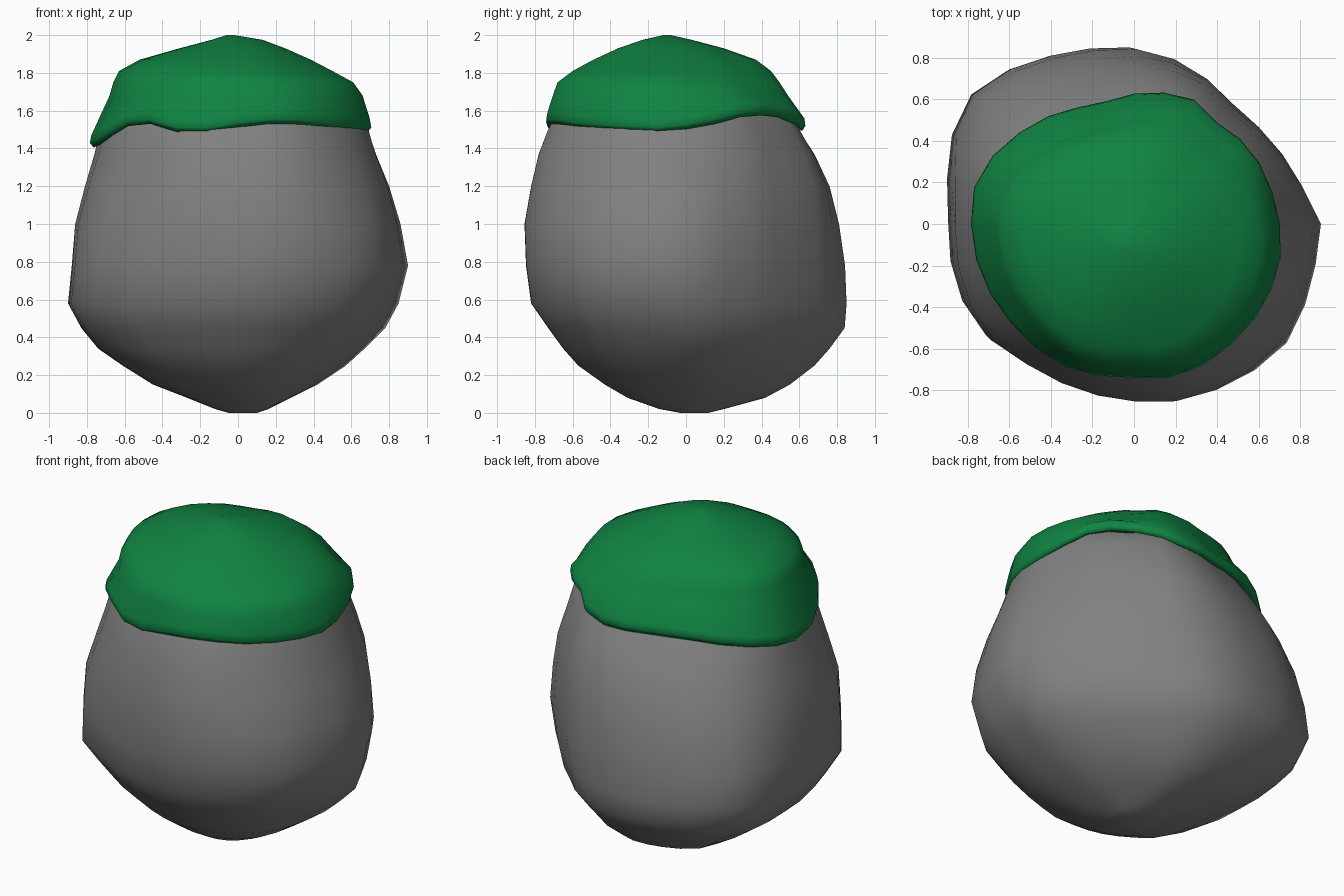
import bpy, bmesh, math

default = bpy.data.objects.get("Cube")
if default:
    bpy.data.objects.remove(default)

SIDES = 28
ANGLES = [2 * math.pi * i / SIDES for i in range(SIDES)]


def material(name, colour):
    mat = bpy.data.materials.new(name)
    mat.use_nodes = True
    mat.diffuse_color = (*colour, 1)
    bsdf = mat.node_tree.nodes["Principled BSDF"]
    bsdf.inputs["Base Color"].default_value = (*colour, 1)
    bsdf.inputs["Roughness"].default_value = 0.9
    return mat


def around(table, angle):
    """Interpolate (angle, value) pairs around a full turn."""
    turn = 2 * math.pi
    keys = sorted((a % turn, v) for a, v in table)
    keys = [(keys[-1][0] - turn, keys[-1][1])] + keys + [(keys[0][0] + turn, keys[0][1])]
    for (a, va), (b, vb) in zip(keys, keys[1:]):
        if a <= angle <= b:
            return va + (vb - va) * (angle - a) / max(b - a, 1e-6)
    return keys[0][1]


def radii(points):
    """Resample a plan outline as one radius per side."""
    table = [(math.atan2(y, x), math.hypot(x, y)) for x, y in points]
    return [around(table, a) for a in ANGLES]


def fit_ring(radius, z, left, right, front, back):
    """Stretch a plan shape so that it fills the given bounds at height z."""
    xs = [r * math.cos(a) for r, a in zip(radius, ANGLES)]
    ys = [r * math.sin(a) for r, a in zip(radius, ANGLES)]

    def remap(values, low, high):
        a, b = min(values), max(values)
        return [low + (high - low) * (v - a) / (b - a) for v in values]

    return [(x, y, z) for x, y in zip(remap(xs, left, right), remap(ys, front, back))]


def loft(name, rings, mat):
    """Skin a stack of rings and close both ends."""
    bm = bmesh.new()
    loops = [[bm.verts.new(p) for p in ring] for ring in rings]
    for low, high in zip(loops, loops[1:]):
        for i in range(SIDES):
            j = (i + 1) % SIDES
            bm.faces.new((low[i], low[j], high[j], high[i]))
    bm.faces.new(loops[0][::-1])
    bm.faces.new(loops[-1])
    bmesh.ops.recalc_face_normals(bm, faces=bm.faces)
    mesh = bpy.data.meshes.new(name)
    bm.to_mesh(mesh)
    bm.free()
    mesh.materials.append(mat)
    for poly in mesh.polygons:
        poly.use_smooth = True
    obj = bpy.data.objects.new(name, mesh)
    bpy.context.collection.objects.link(obj)
    return obj


# Plan outlines of the boulder body and of the moss
body_plan = radii([
    (.9, .03), (.86, -.25), (.73, -.59), (.32, -.84), (-.1, -.85), (-.28, -.8),
    (-.47, -.71), (-.76, -.53), (-.85, -.35), (-.9, 0), (-.9, .25), (-.87, .47),
    (-.76, .66), (-.57, .76), (-.32, .83), (-.1, .86), (.13, .84), (.2, .8),
    (.5, .55), (.78, .22)])
moss_plan = radii([
    (.71, -.1), (.68, .1), (.56, .36), (.38, .5), (.31, .59), (.17, .63),
    (-.18, .57), (-.52, .46), (-.67, .34), (-.76, .22), (-.76, -.17), (-.57, -.5),
    (-.35, -.68), (-.22, -.72), (0, -.74), (.23, -.73), (.48, -.57), (.7, -.2)])

# Boulder: height, then left, right, front and back bounds
body_levels = [
    (0, -.05, .1, -.03, .12), (.02, -.12, .16, -.14, .2), (.08, -.27, .28, -.31, .42),
    (.15, -.45, .42, -.43, .55), (.25, -.61, .57, -.57, .68), (.34, -.74, .67, -.65, .76),
    (.45, -.83, .78, -.73, .84), (.58, -.9, .85, -.82, .85), (.78, -.88, .9, -.847, .842),
    (1, -.862, .86, -.855, .81), (1.2, -.81, .8, -.82, .76), (1.37, -.76, .73, -.78, .68),
    (1.5, -.73, .69, -.73, .6), (1.66, -.64, .62, -.65, .5), (1.75, -.45, .42, -.45, .3)]
rings = []
for level in body_levels:
    t = min(max((level[0] - .8) / .7, 0), 1)
    plan = [a + (b - a) * t for a, b in zip(body_plan, moss_plan)]
    rings.append(fit_ring(plan, *level))
loft("boulder", rings, material("stone grey", (.22, .22, .22)))

# Moss: wavy rim height by direction in degrees
rim_wave = [(math.radians(a), z) for a, z in [
    (-180, 1.41), (-165, 1.42), (-140, 1.53), (-130, 1.54), (-115, 1.49), (-98, 1.49),
    (-86, 1.53), (-70, 1.54), (-50, 1.515), (-10, 1.49), (8, 1.52), (31, 1.585),
    (53, 1.57), (72, 1.5), (107, 1.5), (125, 1.51), (150, 1.47)]]


def rim_ring(scale, lift):
    return [(r * scale * math.cos(a), r * scale * math.sin(a), around(rim_wave, a) + lift)
            for r, a in zip(moss_plan, ANGLES)]


# Rounded lip, then a lopsided dome
moss_levels = [
    (1.68, -.68, .66, -.705, .54), (1.75, -.66, .61, -.68, .495), (1.81, -.63, .5, -.6, .45),
    (1.87, -.52, .385, -.49, .37), (1.93, -.31, .25, -.36, .2), (1.975, -.14, .13, -.23, .03),
    (2, -.06, -.02, -.12, -.08)]
rings = [rim_ring(.9, .03), rim_ring(.975, -.005), rim_ring(1, .02), rim_ring(.99, .06)]
rings += [fit_ring(moss_plan, *level) for level in moss_levels]
loft("moss_cap", rings, material("moss green", (.005, .23, .055)))
